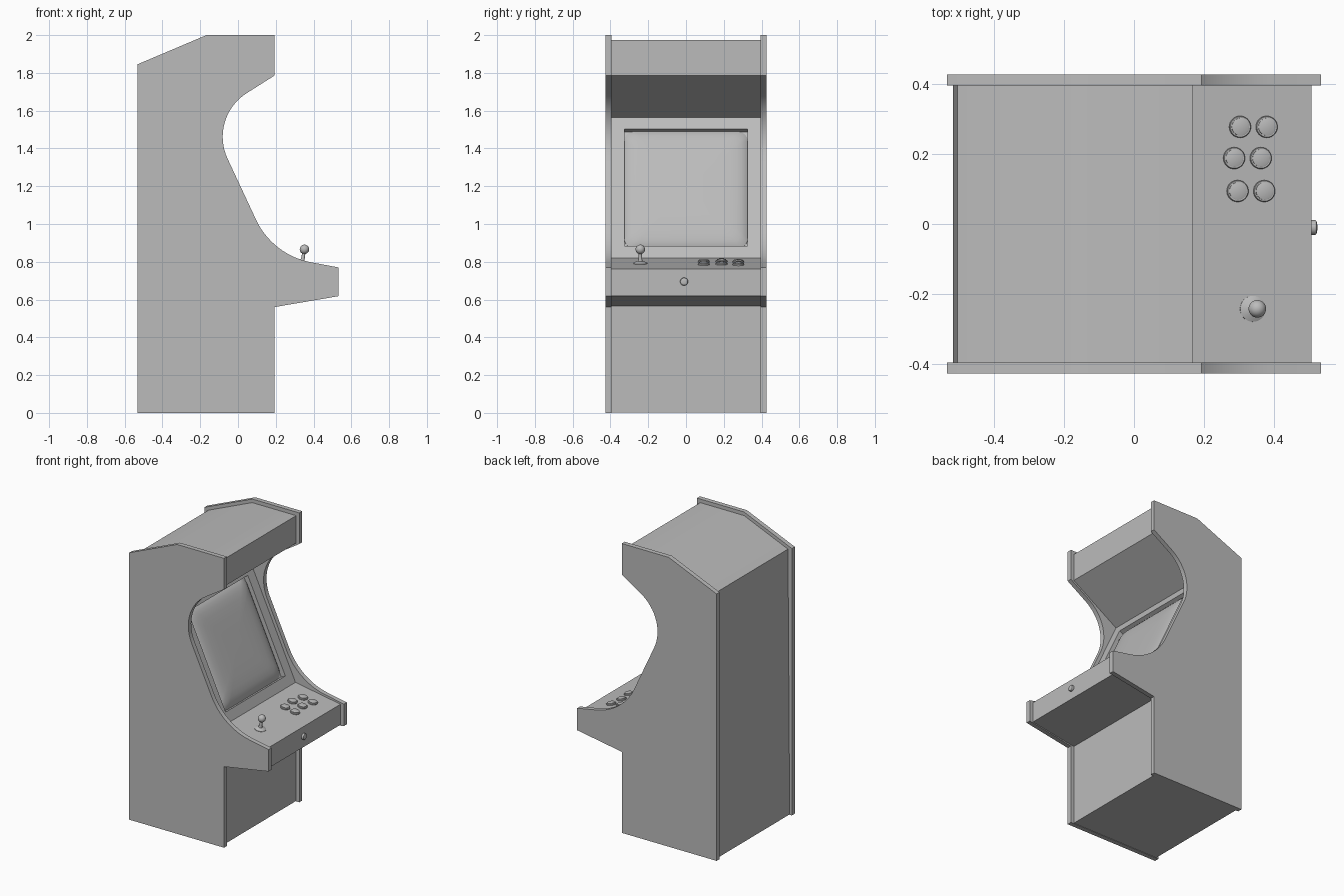
import bpy, bmesh, math
from mathutils import Vector, Matrix

cube = bpy.data.objects.get("Cube")
if cube:
    bpy.data.objects.remove(cube, do_unlink=True)

grey = bpy.data.materials.new("plain grey")
grey.use_nodes = True
grey.diffuse_color = (0.5, 0.5, 0.5, 1)
grey.node_tree.nodes["Principled BSDF"].inputs["Base Color"].default_value = (0.5, 0.5, 0.5, 1)


def finish(name, bm, matrix=None, angle=30):
    """Turn a bmesh into a shaded, coloured object."""
    if matrix:
        bm.transform(matrix)
    bmesh.ops.recalc_face_normals(bm, faces=bm.faces)
    mesh = bpy.data.meshes.new(name)
    bm.to_mesh(mesh)
    bm.free()
    mesh.materials.append(grey)
    ob = bpy.data.objects.new(name, mesh)
    bpy.context.collection.objects.link(ob)
    bpy.ops.object.select_all(action='DESELECT')
    ob.select_set(True)
    bpy.context.view_layer.objects.active = ob
    bpy.ops.object.shade_smooth_by_angle(angle=math.radians(angle))
    return ob


def fillet(before, corner, after, tangent, steps=16):
    """Round a profile corner with an arc of the given tangent length."""
    c = Vector(corner)
    a = (Vector(before) - c).normalized()
    b = (Vector(after) - c).normalized()
    half = a.angle(b) / 2
    radius = tangent * math.tan(half)
    axis = (a + b).normalized()
    side = (a - b).normalized()
    centre = c + axis * tangent / math.cos(half)
    sweep = math.pi / 2 - half
    pts = []
    for i in range(steps + 1):
        t = sweep * (1 - 2 * i / steps)
        pts.append(tuple(centre - axis * radius * math.cos(t) + side * radius * math.sin(t)))
    return pts


def slab(profile, y0, y1):
    """Extrude an x-z profile across y."""
    bm = bmesh.new()
    face = bm.faces.new([bm.verts.new((x, y0, z)) for x, z in profile])
    ext = bmesh.ops.extrude_face_region(bm, geom=[face])
    verts = [v for v in ext["geom"] if isinstance(v, bmesh.types.BMVert)]
    bmesh.ops.translate(bm, verts=verts, vec=(0, y1 - y0, 0))
    bmesh.ops.recalc_face_normals(bm, faces=bm.faces)
    return bm


def rings(outlines):
    """Skin a stack of closed outlines and cap both ends."""
    bm = bmesh.new()
    loops = [[bm.verts.new(p) for p in pts] for pts in outlines]
    n = len(loops[0])
    for low, high in zip(loops, loops[1:]):
        for i in range(n):
            j = (i + 1) % n
            bm.faces.new((low[i], low[j], high[j], high[i]))
    bm.faces.new(loops[0])
    bm.faces.new(loops[-1])
    return bm


def lathe(name, profile, origin, axis, sides=32):
    outlines = [[(r * math.cos(2 * math.pi * i / sides), r * math.sin(2 * math.pi * i / sides), h)
                 for i in range(sides)] for r, h in profile]
    turn = Vector(axis).to_track_quat('Z', 'Y').to_matrix().to_4x4()
    return finish(name, rings(outlines), Matrix.Translation(origin) @ turn)


# Side panels with the scooped opening
arm_tip, brow = (0.533, 0.77), (0.192, 1.785)
low_corner, high_corner = (0.183, 0.835), (-0.157, 1.564)
side_profile = [(-0.533, 0), (0.192, 0), (0.192, 0.56), (0.533, 0.618), arm_tip]
side_profile += fillet(arm_tip, low_corner, high_corner, 0.208)
side_profile += fillet(low_corner, high_corner, brow, 0.24)
side_profile += [brow, (0.192, 2), (-0.167, 2), (-0.533, 1.845)]
for label, s in (("left", 1), ("right", -1)):
    finish(label + "_side_panel", slab(side_profile, s * 0.395, s * 0.427))

# Cabinet body between the panels, with a recessed screen opening
panel_low, panel_top = Vector((0.163, 0.821)), Vector((-0.182, 1.565))
deck_front, deck_back = Vector((0.507, 0.762)), panel_low
body_profile = [(-0.516, 0.003), (0.168, 0.003), (0.168, 0.565), (0.507, 0.62),
                tuple(deck_front), tuple(panel_low), tuple(panel_top),
                (0.168, 1.785), (0.168, 1.975), (-0.168, 1.975), (-0.503, 1.833)]
bm = slab(body_profile, -0.395, 0.395)
mid = (panel_low + panel_top) / 2
screen_mid = Vector((mid.x, 0, mid.y))
up = Vector((panel_top.x - panel_low.x, 0, panel_top.y - panel_low.y))
panel_height = up.length
up.normalize()
out = Vector((0, 1, 0)).cross(up)
margin = 0.069
bezel = min(bm.faces, key=lambda f: (f.calc_center_median() - screen_mid).length)
bmesh.ops.inset_individual(bm, faces=[bezel], thickness=margin, use_even_offset=True)
well = bmesh.ops.extrude_discrete_faces(bm, faces=[bezel])["faces"][0]
bmesh.ops.translate(bm, verts=well.verts, vec=out * -0.035)
finish("cabinet_body", bm)

# Softly bulged screen with rounded corners, filling the opening
half_w, half_h, corner = 0.395 - margin, panel_height / 2 - margin, 0.055


def screen_outline(scale, height):
    pts = []
    for q, (sx, sy) in enumerate(((1, 1), (-1, 1), (-1, -1), (1, -1))):
        for i in range(9):
            a = math.pi / 2 * (q + i / 8)
            y = sx * (half_w - corner) + corner * math.cos(a)
            z = sy * (half_h - corner) + corner * math.sin(a)
            pts.append(screen_mid + Vector((0, y * scale, 0)) + up * z * scale + out * height)
    return pts


screen_steps = ((1, -0.035), (1, -0.03), (0.96, -0.02), (0.9, -0.012),
                (0.82, -0.006), (0.7, -0.002), (0.5, 0), (0.2, 0.001))
finish("screen", rings([screen_outline(s, h) for s, h in screen_steps]), angle=50)

# Control deck frame of reference
slope = (deck_back - deck_front).normalized()
normal = Vector((slope.y, 0, -slope.x))


def on_deck(x, y):
    t = (x - deck_front.x) / (deck_back.x - deck_front.x)
    return Vector((x, y, deck_front.y + t * (deck_back.y - deck_front.y)))


# Six push buttons in three staggered pairs
button = ((0.031, -0.005), (0.031, 0.006), (0.029, 0.008), (0.025, 0.008),
          (0.025, 0.012), (0.023, 0.013))
for row, (x, y) in enumerate(((0.302, 0.277), (0.285, 0.188), (0.295, 0.094))):
    for col in range(2):
        lathe(f"button_{row * 2 + col + 1}", button, on_deck(x + col * 0.076, y), normal)

# Joystick: washer, shaft and ball
stick_foot = on_deck(0.339, -0.242)
lathe("joystick_shaft", ((0.037, -0.005), (0.037, 0.003), (0.024, 0.009), (0.012, 0.013),
                         (0.01, 0.025), (0.008, 0.06)), stick_foot, normal)
bm = bmesh.new()
bmesh.ops.create_uvsphere(bm, u_segments=32, v_segments=16, radius=0.025)
finish("joystick_ball", bm, Matrix.Translation(stick_foot + normal * 0.076))

# Round front button under the deck
lathe("front_button", ((0.021, -0.005), (0.021, 0.01), (0.019, 0.013), (0.014, 0.015),
                       (0.007, 0.016)), Vector((deck_front.x, -0.01, 0.695)), (1, 0, 0))
